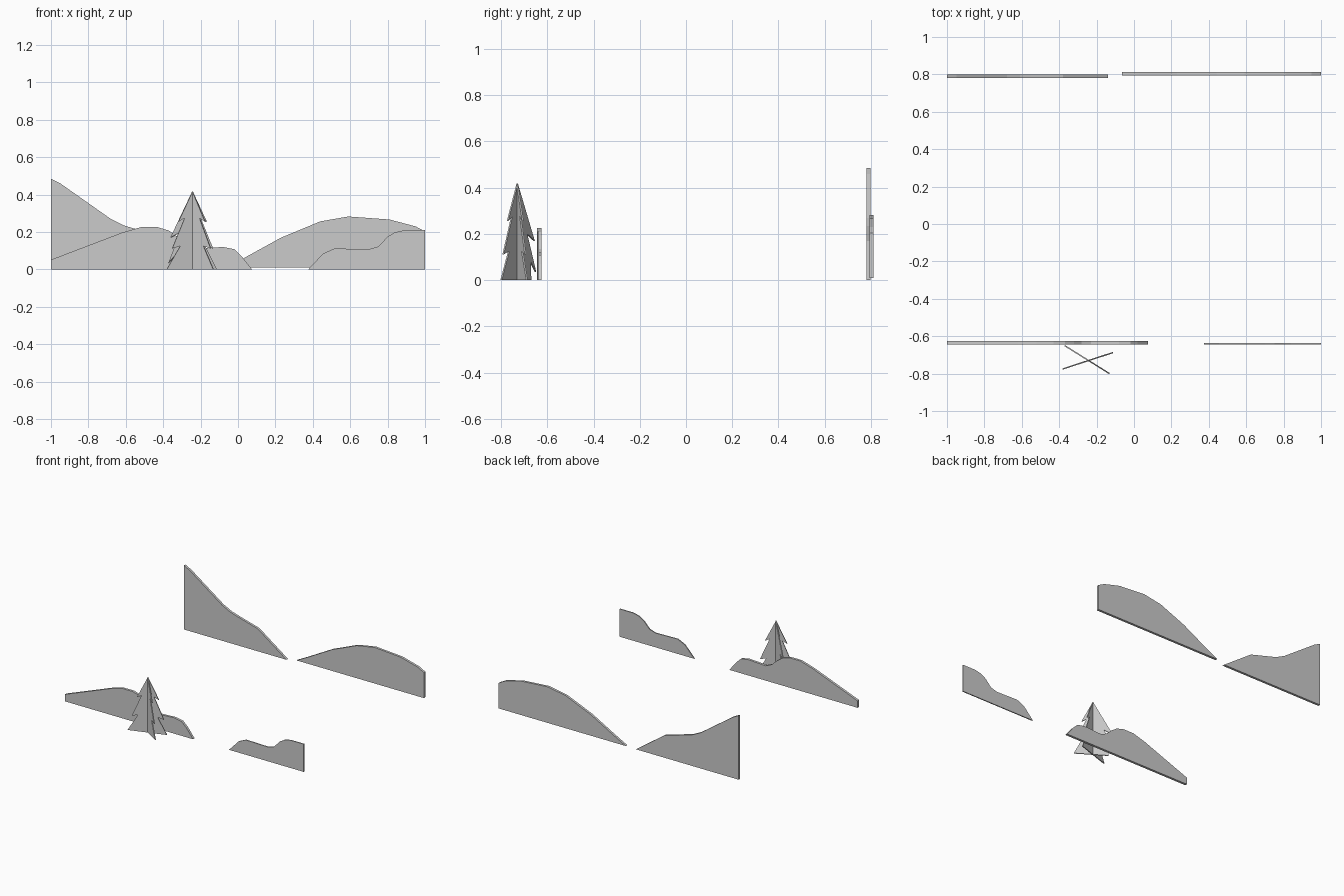
import bpy
import bmesh
from math import atan2
from mathutils import Matrix, Vector

if "Cube" in bpy.data.objects:
    bpy.data.objects.remove(bpy.data.objects["Cube"])


def card(name, profile, thickness, location, angle=0.0):
    """Cut-out board: an x/z outline extruded evenly about its own plane."""
    bm = bmesh.new()
    face = bm.faces.new([bm.verts.new((x, -thickness / 2, z)) for x, z in profile])
    ext = bmesh.ops.extrude_face_region(bm, geom=[face])
    moved = [g for g in ext["geom"] if isinstance(g, bmesh.types.BMVert)]
    bmesh.ops.translate(bm, vec=Vector((0, thickness, 0)), verts=moved)
    bmesh.ops.recalc_face_normals(bm, faces=bm.faces)
    bmesh.ops.transform(bm, matrix=Matrix.Translation(location) @ Matrix.Rotation(angle, 4, "Z"),
                        verts=bm.verts)
    mesh = bpy.data.meshes.new(name)
    bm.to_mesh(mesh)
    bm.free()
    obj = bpy.data.objects.new(name, mesh)
    bpy.context.collection.objects.link(obj)
    return obj


# Back hills
card("back_left_hill",
     [(-1, 0), (-1, 0.485), (-0.95, 0.46), (-0.68, 0.27), (-0.61, 0.235),
      (-0.55, 0.217), (-0.38, 0.17), (-0.14, 0)],
     0.018, (0, 0.789, 0))
card("back_right_hill",
     [(-0.065, 0.01), (0.03, 0.06), (0.23, 0.17), (0.44, 0.257), (0.59, 0.283),
      (0.81, 0.267), (0.95, 0.23), (1, 0.203), (1, 0.01)],
     0.018, (0, 0.803, 0))

# Front hills
card("front_left_hill",
     [(-1, 0), (-1, 0.052), (-0.62, 0.197), (-0.52, 0.226), (-0.43, 0.226),
      (-0.37, 0.208), (-0.32, 0.173), (-0.28, 0.135), (-0.23, 0.112), (-0.17, 0.115),
      (-0.08, 0.12), (-0.02, 0.108), (0.02, 0.07), (0.075, 0)],
     0.018, (0, -0.635, 0))
card("front_right_hill",
     [(0.375, 0), (0.455, 0.085), (0.515, 0.112), (0.70, 0.108), (0.75, 0.123),
      (0.80, 0.175), (0.84, 0.199), (0.89, 0.21), (1, 0.21), (1, 0)],
     0.008, (0, -0.639, 0))

# Tree: two crossed cards with jagged branch tips
TRUNK = (-0.243, -0.73, 0)
tips = [(0.08, 0.255), (0.045, 0.275), (0.115, 0.112), (0.07, 0.125)]
drooping = [(-0.11, 0), (-0.105, 0.08), (-0.15, 0.035), (-0.077, 0.2), (-0.138, 0.17)]
mirrored = [(-0.146, 0)] + [(-x, z) for x, z in reversed(tips)]
card("tree_card_a", drooping + [(0, 0.418)] + tips + [(0.132, 0)],
     0.007, TRUNK, atan2(-0.15, 0.24))
card("tree_card_b", mirrored + [(0, 0.418)] + tips + [(0.137, 0)],
     0.007, TRUNK, atan2(0.088, 0.27))
